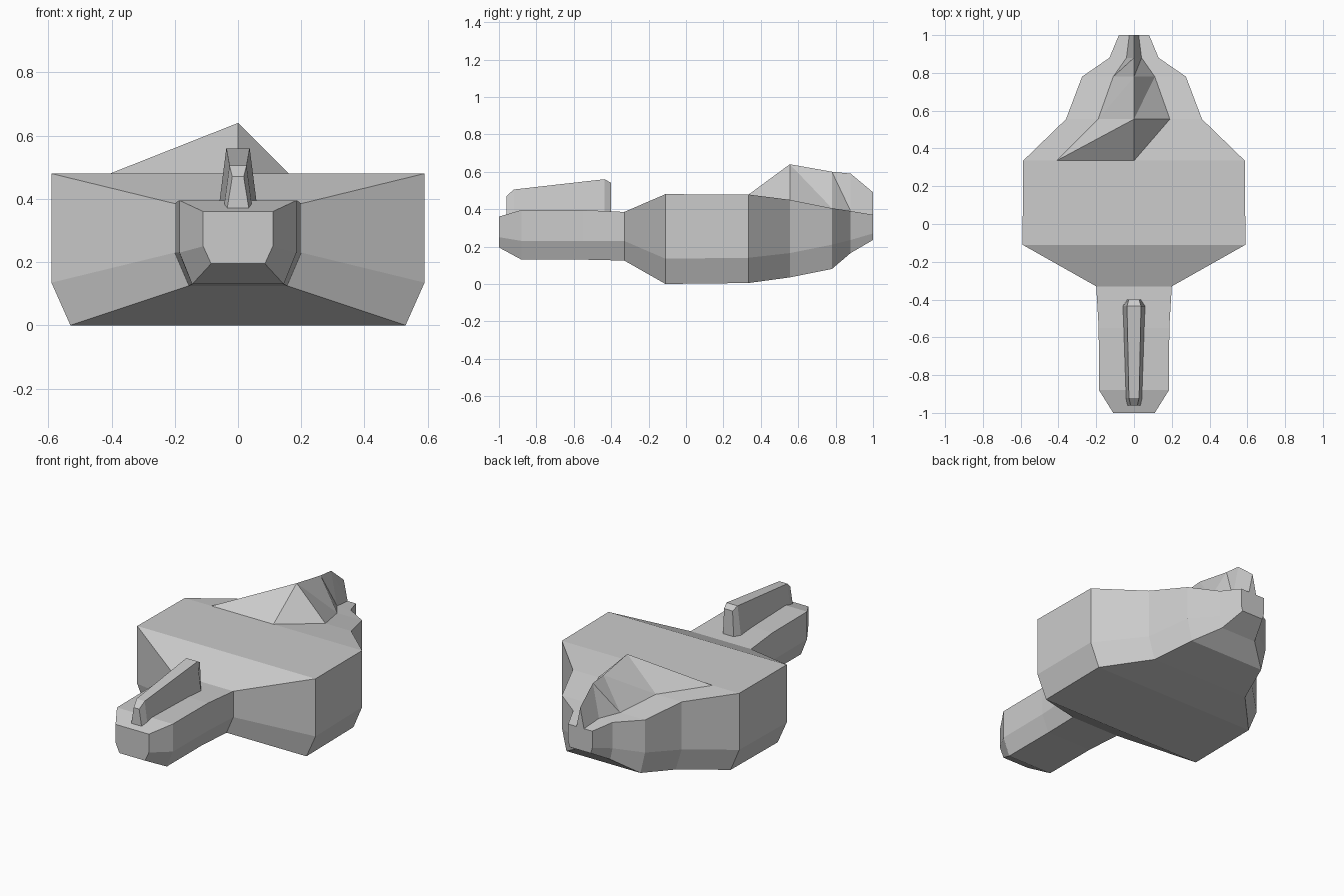
import bpy, bmesh

if "Cube" in bpy.data.objects:
    bpy.data.objects.remove(bpy.data.objects["Cube"])


def loft(name, sections, split=()):
    """Skin a list of equal-length closed sections; 'split' strips get a fixed diagonal."""
    bm = bmesh.new()
    rings = [[bm.verts.new(p) for p in s] for s in sections]
    n = len(rings[0])
    for a, b in zip(rings, rings[1:]):
        for i in range(n):
            j = (i + 1) % n
            if i in split:
                bm.faces.new((a[i], a[j], b[j]))
                bm.faces.new((a[i], b[j], b[i]))
            else:
                bm.faces.new((a[i], a[j], b[j], b[i]))
    bm.faces.new(rings[0])
    bm.faces.new(rings[-1])
    bmesh.ops.recalc_face_normals(bm, faces=bm.faces)
    mesh = bpy.data.meshes.new(name)
    bm.to_mesh(mesh)
    bm.free()
    obj = bpy.data.objects.new(name, mesh)
    bpy.context.collection.objects.link(obj)
    return obj


def mirrored(y, half, ridge=None):
    """Full section from its right half (bottom to top), with an optional centre point."""
    left = [(-x, y, z) for x, z in half]
    mid = [] if ridge is None else [(0, y, ridge)]
    return left + mid + [(x, y, z) for x, z in reversed(half)]


# Hull stations: y, bottom width, side width, inner deck width, z bottom, mid, top, ridge
stations = [
    (-1.00, .085, .11, .07, .195, .25, .36, .36),
    (-0.88, .145, .185, .12, .13, .23, .395, .395),
    (-0.55, .145, .187, .12, .13, .23, .395, .395),
    (-0.33, .155, .20, .13, .125, .23, .385, .385),
    (-0.11, .53, .59, .41, .0, .135, .48, .48),
    (0.335, .53, .587, .41, .005, .14, .478, .478),
    (0.555, .32, .36, .19, .035, .165, .45, .64),
    (0.78, .245, .275, .11, .08, .21, .405, .60),
    (0.88, .115, .13, .04, .165, .235, .39, .59),
    (1.00, .07, .08, .025, .235, .27, .37, .49),
]
loft("hull", [mirrored(y, [(wb, zb), (w, zm), (w, zt), (wi, zt)], zr)
              for y, wb, w, wi, zb, zm, zt, zr in stations], split=(3, 4))

# Raised fin on the front arm: y, base width, top width, z base, z top
fin = [
    (-0.96, .035, .018, .365, .47),
    (-0.92, .045, .027, .37, .505),
    (-0.435, .06, .037, .38, .56),
    (-0.40, .036, .028, .38, .54),
]
loft("front_fin", [mirrored(y, [(wb, zb), (wt, zt)]) for y, wb, wt, zb, zt in fin])
